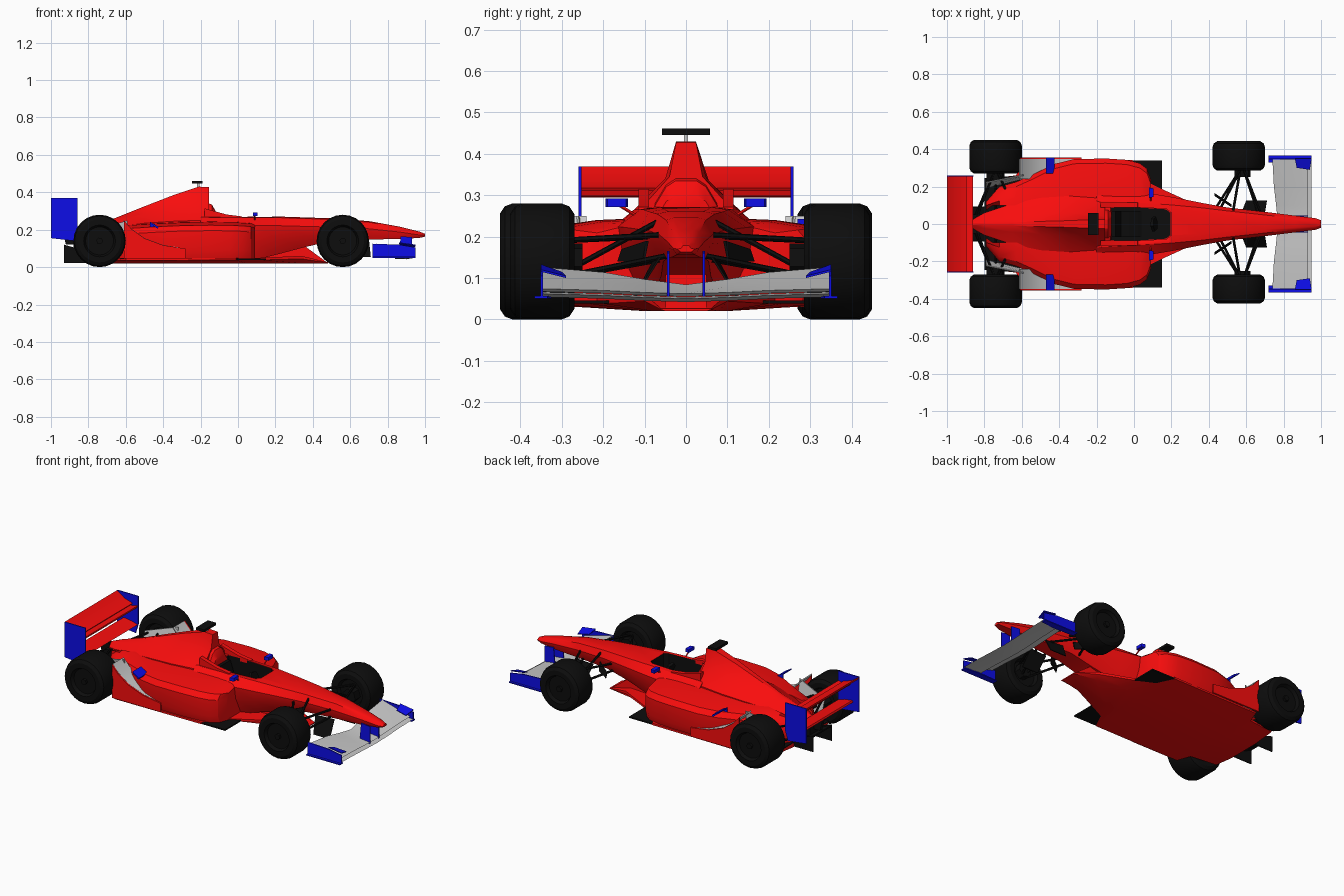
import bpy, bmesh, math
from mathutils import Vector


def material(name, rgb):
    m = bpy.data.materials.new(name)
    m.diffuse_color = (*rgb, 1)
    return m


RED = material("red_paint", (0.95, 0.004, 0.004))
BLUE = material("blue_paint", (0.004, 0.004, 0.80))
BLACK = material("black_rubber", (0.004, 0.004, 0.004))
WHITE = material("light_grey_paint", (0.68, 0.68, 0.68))
SIDES = (("left", 1), ("right", -1))


def loft(name, rows, mat=None, caps=(True, True), smooth=30):
    """Skin a list of closed rings of 3D points."""
    bm = bmesh.new()
    rings = [[bm.verts.new(p) for p in r] for r in rows]
    for a, b in zip(rings, rings[1:]):
        for i in range(len(a)):
            j = (i + 1) % len(a)
            bm.faces.new((a[i], a[j], b[j], b[i]))
    if caps[0]:
        bm.faces.new(rings[0])
    if caps[1]:
        bm.faces.new(rings[-1])
    bmesh.ops.remove_doubles(bm, verts=bm.verts, dist=1e-5)
    bmesh.ops.recalc_face_normals(bm, faces=bm.faces)
    me = bpy.data.meshes.new(name)
    bm.to_mesh(me)
    bm.free()
    me.shade_smooth()
    me.set_sharp_from_angle(angle=math.radians(smooth))
    if mat:
        me.materials.append(mat)
    ob = bpy.data.objects.new(name, me)
    bpy.context.collection.objects.link(ob)
    return ob


def plate(name, pts, y0, y1, mat=None, smooth=30):
    """Extrude an (x, z) outline across y."""
    return loft(name, [[(x, y, z) for x, z in pts] for y in (y0, y1)], mat, smooth=smooth)


def slab(name, pts, z0, z1, mat=None):
    """Extrude an (x, y) outline up z."""
    return loft(name, [[(x, y, z) for x, y in pts] for z in (z0, z1)], mat)


def box(name, x0, x1, y0, y1, z0, z1, mat=None):
    return slab(name, [(x0, y0), (x1, y0), (x1, y1), (x0, y1)], z0, z1, mat)


def panel(name, pts, off, mat=None):
    """Thin plate from a 3D outline and a thickness vector."""
    return loft(name, [pts, [Vector(p) + Vector(off) for p in pts]], mat)


def rod(name, a, b, r, mat=BLACK):
    a, b = Vector(a), Vector(b)
    d = (b - a).normalized()
    u = d.orthogonal().normalized()
    v = d.cross(u)
    ang = [math.tau * i / 6 for i in range(6)]
    return loft(name, [[p + u * r * math.cos(t) + v * r * math.sin(t) for t in ang] for p in (a, b)], mat)


def ring(x, half):
    """Symmetric body section from its half outline, top to bottom."""
    return [(x, y, z) for y, z in half] + [(x, -y, z) for y, z in reversed(half)]


# Nose and monocoque: x, top width, max width, bottom width, z top, z mid, z bottom
tub = [(1.0, .012, .020, .012, .178, .170, .163), (.97, .022, .031, .022, .190, .172, .156),
       (.86, .032, .045, .034, .217, .188, .150), (.70, .048, .065, .045, .246, .205, .148),
       (.50, .070, .088, .055, .261, .214, .140), (.35, .088, .115, .060, .266, .218, .105),
       (.20, .102, .145, .075, .271, .222, .065), (.08, .110, .165, .100, .272, .224, .035),
       (-.20, .125, .175, .120, .272, .224, .035)]
chassis = loft("nose_and_chassis", [ring(x, [(a * .6, zt), (a, zt - .006), (b, zm), (b * .93, zm - (zm - zb) * .4), (c, zb)])
                                    for x, a, b, c, zt, zm, zb in tub], RED)

# Cockpit opening with black liner, seat and steering wheel
hole = [(.20, .06), (.175, .08), (-.02, .092), (-.125, .088)]
hole += [(x, -y) for x, y in reversed(hole)]
cutter = slab("cockpit_cutter", hole, .12, .4)
cutter.hide_render = True
cutter.hide_viewport = True
cut = chassis.modifiers.new("cockpit", 'BOOLEAN')
cut.operation, cut.object, cut.solver = 'DIFFERENCE', cutter, 'EXACT'
loft("cockpit_liner", [[(x * .98, y * .98, z) for x, y in hole] for z in (.125, .268)], BLACK, (True, False))
plate("seat", [(-.11, .13), (.04, .13), (.0, .15), (-.07, .16), (-.10, .25), (-.12, .25)], -.07, .07, BLACK)
rod("steering_wheel", (.10, 0, .22), (.115, 0, .225), .04)

# Engine cover and airbox: x, ridge width, waist width, base width, z top, z waist, z base
cover = [(-.155, .024, .040, .125, .428, .345, .250), (-.21, .024, .050, .140, .430, .340, .250),
         (-.35, .018, .060, .150, .383, .320, .245), (-.50, .014, .055, .140, .325, .285, .235),
         (-.65, .010, .042, .110, .265, .245, .215), (-.80, .007, .025, .060, .215, .205, .180),
         (-.86, .004, .015, .025, .190, .180, .165)]
loft("engine_cover", [ring(x, [(a, zt), (b, zw), (c, zb), (c, .10)]) for x, a, b, c, zt, zw, zb in cover], RED)
loft("headrest", [ring(x, [(.025, z), (.048, z - .015), (.075, z - .06), (.085, .2)])
                  for x, z in ((-.17, .345), (-.14, .335), (-.12, .30))], RED)
box("camera_post", -.22, -.205, -.005, .005, .425, .447, WHITE)
box("camera_bar", -.245, -.19, -.058, .058, .446, .461, BLACK)

# Stepped underfloor: x, inner width, outer width, lower z, upper z
under = [(.48, .05, .06, .02, .026), (.34, .08, .10, .02, .06), (.12, .10, .20, .02, .05), (.04, .10, .24, .02, .05),
         (-.01, .10, .343, .02, .05), (-.60, .10, .343, .02, .045), (-.63, .10, .26, .02, .045), (-.80, .10, .24, .02, .045)]
loft("underfloor", [ring(x, [(b, zt), (b, zb + .6 * (zt - zb)), (a, zb)]) for x, a, b, zb, zt in under], RED)
slab("floor_front", [(.15, .34), (-.02, .34), (-.02, -.34), (.15, -.34)], .038, .046, BLACK)
slab("floor_rear", [(-.60, .26), (-.80, .245), (-.80, -.245), (-.60, -.26)], .044, .050, BLACK)
plate("splitter_keel", [(.48, .022), (.36, .11), (.1, .11), (.1, .022)], -.05, .05, RED)

# Gearbox, diffuser and rear wing
plate("gearbox", [(-.60, .05), (-.60, .19), (-.80, .18), (-.88, .15), (-.88, .08)], -.05, .05, BLACK)
plate("diffuser_roof", [(-.78, .04), (-.93, .11), (-.93, .12), (-.78, .05)], -.09, .09, BLACK)
for i, y in enumerate((-.09, .09)):
    plate(f"diffuser_fin_{i}", [(-.78, .022), (-.93, .022), (-.93, .12), (-.86, .10), (-.78, .045)], y - .003, y + .003, BLACK)
plate("rear_wing_flap", [(-.895, .318), (-.95, .335), (-1.0, .370), (-.995, .355), (-.95, .324), (-.9, .310)], -.255, .255, RED)
plate("rear_wing_main", [(-.86, .312), (-.90, .303), (-.95, .318), (-.94, .306), (-.90, .294), (-.865, .298)], -.255, .255, RED)
plate("rear_wing_beam", [(-.86, .195), (-.91, .19), (-.96, .205), (-.955, .215), (-.90, .207)], -.255, .255, RED)
plate("rear_wing_strut", [(-.84, .12), (-.92, .12), (-.94, .2), (-.88, .2)], -.012, .012, BLACK)

# Front wing elements, dipping in the middle
span = [(-.345, 0, 0), (-.2, -.004, .008), (-.1, -.009, .02), (0, -.012, .03), (.1, -.009, .02), (.2, -.004, .008), (.345, 0, 0)]
loft("front_wing_main", [[(.95, y, .062 + d), (.90, y, .066 + d), (.84, y, .062 + d), (.84, y, .056 + d), (.90, y, .054 + d)]
                         for y, d, e in span], WHITE)
loft("front_wing_flap", [[(.93, y, .074 + d), (.84, y, .098 + d - e * .5), (.74 + e, y, .126 + d - e),
                          (.74 + e, y, .119 + d - e), (.84, y, .089 + d - e * .5), (.92, y, .067 + d)] for y, d, e in span], WHITE)


# Lathed tyre with recessed hub
def wheel(name, x, y0, y1):
    w = y1 - y0
    prof = [(.02, .02), (.075, .02), (.085, 0), (.115, 0), (.133, .012), (.14, .03)]
    prof += [(r, w - o) for r, o in reversed(prof)]
    rows = [[(x + r * math.sin(math.tau * i / 24), y0 + o, .14 + r * math.cos(math.tau * i / 24)) for i in range(24)] for r, o in prof]
    loft(name, rows, BLACK)
    rod(name + "_nut", (x, y0 + .005, .14), (x, y1 - .005, .14), .018)


wheel("front_wheel_left", .56, .285, .443)
wheel("front_wheel_right", .56, -.425, -.27)

for side, s in SIDES:
    n = lambda part: f"{part}_{side}"
    wheel(n("rear_wheel"), -.74, *sorted((s * .27, s * .45)))

    # Sidepod tapering to the rear: x, outer y, top z
    pods = [(.09, .24, .215), (.07, .295, .222), (.03, .325, .226), (-.04, .343, .229), (-.15, .350, .230), (-.32, .347, .227),
            (-.43, .320, .222), (-.53, .27, .216), (-.63, .225, .210), (-.72, .20, .195), (-.79, .12, .175)]
    loft(n("sidepod"), [[(x, s * y, z) for y, z in ((.10, .045), (.10, zt + .015), (o * .62, zt + .01), (o - .025, zt - .006),
                                                    (o, zt - .035), (o, .09), (o - .015, .045))] for x, o, zt in pods], RED)

    # Flick-up ramp ahead of the rear wheel, with its outer wall
    ramp = [(-.28, .10), (-.40, .118), (-.50, .155), (-.57, .205), (-.61, .25)]
    plate(n("ramp"), ramp + [(x - .004, z - .006) for x, z in reversed(ramp)], s * .24, s * .347, WHITE)
    plate(n("ramp_wall"), [(-.28, .045)] + [(x, z - .001) for x, z in ramp] + [(-.61, .045)], s * .346, s * .356, RED)
    panel(n("rear_fairing"), [(-.59, s * .26, .25), (-.79, s * .22, .19), (-.79, s * .19, .10), (-.59, s * .24, .10)], (0, s * .005, 0), WHITE)
    plate(n("pod_winglet"), [(-.43, .205), (-.47, .235), (-.47, .243), (-.425, .215)], s * .27, s * .355, BLUE)
    plate(n("winglet_foot"), [(-.425, .19), (-.47, .19), (-.47, .242), (-.425, .215)], s * .27, s * .275, BLUE)

    # Cockpit surround and mirror
    plate(n("cockpit_surround"), [(-.18, .25), (.03, .25), (.02, .271), (-.06, .281), (-.13, .300), (-.18, .315)], s * .089, s * .115, RED)
    slab(n("mirror"), [(.08, s * .14), (.105, s * .145), (.105, s * .19), (.08, s * .195)], .272, .292, BLUE)
    rod(n("mirror_stalk"), (.09, s * .12, .25), (.09, s * .16, .275), .004, RED)

    # Wing endplates and pylons
    plate(n("rear_endplate"), [(-1, .37), (-.857, .37), (-.857, .20), (-.875, .14), (-1, .155)], s * .253, s * .260, BLUE)
    plate(n("front_endplate"), [(.72, .05), (.72, .125), (.86, .12), (.95, .105), (.95, .05)], s * .345, s * .352, BLUE)
    slab(n("endplate_foot"), [(.72, s * .33), (.86, s * .325), (.95, s * .335), (.95, s * .366), (.72, s * .366)], .05, .056, BLUE)
    panel(n("endplate_fin"), [(.86, s * .35, .128), (.95, s * .35, .115), (.94, s * .29, .10), (.87, s * .30, .11)], (0, 0, .005), BLUE)
    plate(n("nose_pylon"), [(.86, .06), (.93, .055), (.93, .16), (.87, .165)], s * .040, s * .046, BLUE)

    # Bargeboards
    panel(n("bargeboard"), [(.60, s * .12, .055), (.71, s * .12, .055), (.70, s * .06, .15), (.58, s * .07, .15)], (0, s * .006, 0), BLACK)
    panel(n("turning_vane"), [(.43, s * .16, .14), (.52, s * .10, .14), (.52, s * .09, .19), (.43, s * .15, .17)], (0, s * .006, 0), BLACK)

    # Suspension arms
    for i, (a, b) in enumerate([((.58, .31, .19), (.44, .09, .20)), ((.58, .31, .19), (.68, .05, .205)),
                                ((.58, .31, .10), (.45, .06, .145)), ((.58, .31, .10), (.67, .04, .155)),
                                ((.57, .30, .11), (.53, .07, .235)),
                                ((-.74, .30, .19), (-.62, .04, .18)), ((-.74, .30, .19), (-.84, .04, .16)),
                                ((-.74, .30, .09), (-.64, .04, .08)), ((-.74, .30, .09), (-.85, .04, .09)),
                                ((-.74, .30, .14), (-.74, .04, .14))]):
        rod(n(f"suspension_arm_{i}"), (a[0], s * a[1], a[2]), (b[0], s * b[1], b[2]), .007)
    rod(n("front_brake_duct"), (.58, s * .25, .14), (.58, s * .30, .14), .045)
    rod(n("rear_brake_duct"), (-.74, s * .23, .14), (-.74, s * .30, .14), .05)
